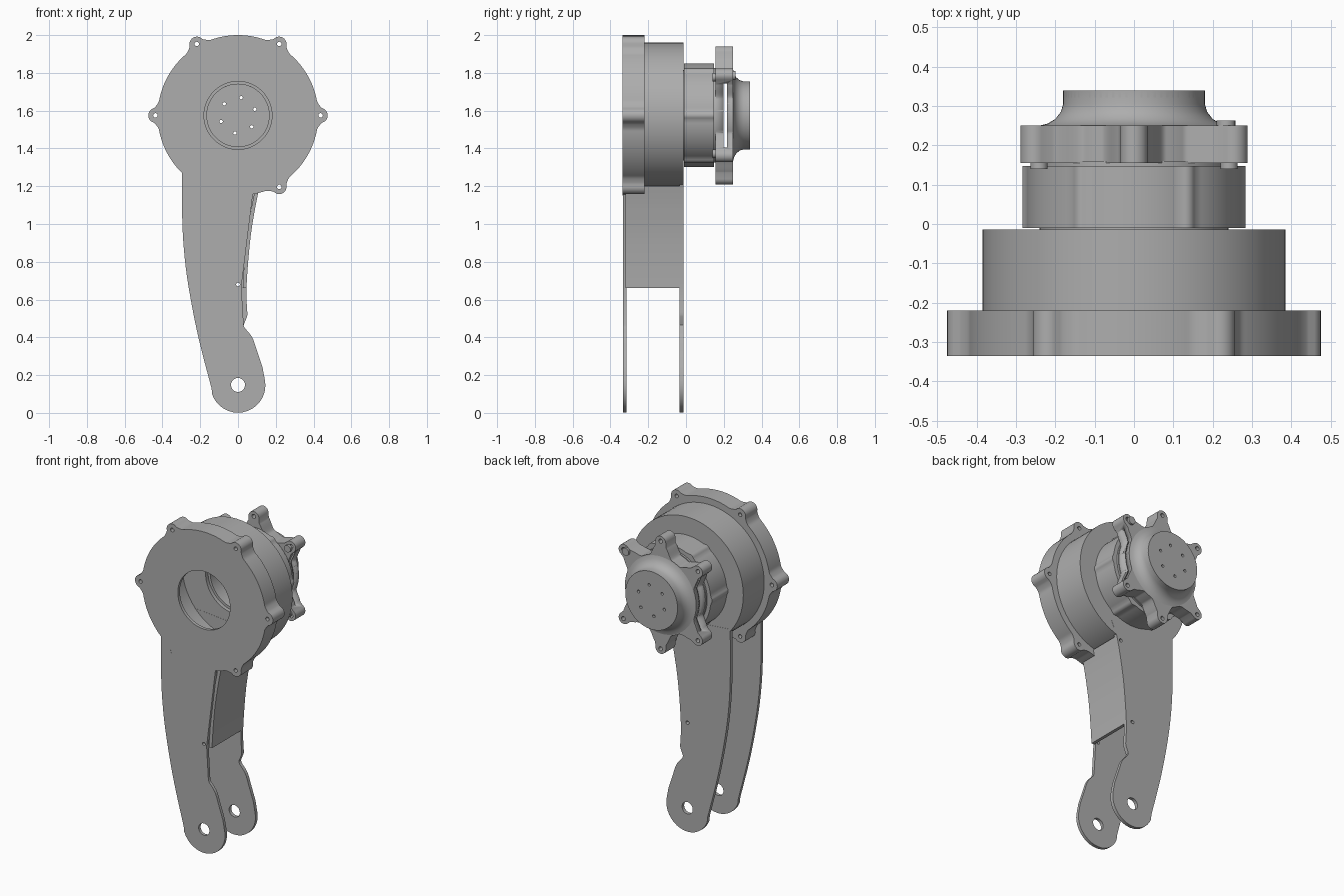
import bpy, bmesh
from math import sin, cos, pi, radians, sqrt
from mathutils import Matrix, Vector

if "Cube" in bpy.data.objects:
    bpy.data.objects.remove(bpy.data.objects["Cube"])

grey = bpy.data.materials.new("machined grey")
grey.use_nodes = True
COLOUR = (0.42, 0.42, 0.42, 1)
grey.diffuse_color = COLOUR
grey.node_tree.nodes["Principled BSDF"].inputs["Base Color"].default_value = COLOUR

HUB = 1.575  # height of the hub axis


def finish(name, bm):
    """Clean the mesh, add it to the scene and shade it."""
    bmesh.ops.remove_doubles(bm, verts=bm.verts, dist=0.0002)
    bmesh.ops.recalc_face_normals(bm, faces=bm.faces)
    mesh = bpy.data.meshes.new(name)
    bm.to_mesh(mesh)
    bm.free()
    mesh.materials.clear()
    mesh.materials.append(grey)
    obj = bpy.data.objects.new(name, mesh)
    bpy.context.collection.objects.link(obj)
    bpy.ops.object.select_all(action='DESELECT')
    obj.select_set(True)
    bpy.context.view_layer.objects.active = obj
    bpy.ops.object.shade_smooth_by_angle(angle=radians(35))
    return obj


def flat_part(name, loops, y0, y1):
    """Extrude an (x, z) outline with holes between two depths."""
    curve = bpy.data.curves.new(name + " outline", 'CURVE')
    curve.dimensions = '2D'
    curve.fill_mode = 'BOTH'
    curve.extrude = (y1 - y0) / 2
    for loop in loops:
        spline = curve.splines.new('POLY')
        spline.points.add(len(loop) - 1)
        for p, (x, z) in zip(spline.points, loop):
            p.co = (x, z, 0, 1)
        spline.use_cyclic_u = True
    temp = bpy.data.objects.new("outline helper", curve)
    bpy.context.collection.objects.link(temp)
    deps = bpy.context.evaluated_depsgraph_get()
    mesh = bpy.data.meshes.new_from_object(temp.evaluated_get(deps))
    bpy.data.objects.remove(temp)
    bm = bmesh.new()
    bm.from_mesh(mesh)
    turn = Matrix.Translation((0, (y0 + y1) / 2, 0)) @ Matrix.Rotation(pi / 2, 4, 'X')
    bmesh.ops.transform(bm, matrix=turn, verts=bm.verts)
    return finish(name, bm)


def revolve(name, profile, closed=True):
    """Spin an (r, y) profile about the hub axis."""
    bm = bmesh.new()
    verts = [bm.verts.new((r, y, HUB)) for r, y in profile]
    pairs = list(zip(verts, verts[1:]))
    if closed:
        pairs.append((verts[-1], verts[0]))
    edges = [bm.edges.new(p) for p in pairs]
    bmesh.ops.spin(bm, geom=verts + edges, cent=(0, 0, HUB), axis=(0, 1, 0),
                   angle=2 * pi, steps=72)
    return finish(name, bm)


def circle(r, x=0, z=HUB, n=64):
    return [(x + r * cos(2 * pi * i / n), z + r * sin(2 * pi * i / n)) for i in range(n)]


def polar(d, degrees):
    return d * cos(radians(degrees)), HUB + d * sin(radians(degrees))


def lobed(R, d, lug, angles, skirt, n=360):
    """Round outline with filleted lugs at the given angles."""
    points = []
    for i in range(n):
        t = 2 * pi * i / n
        r = R
        for a in angles:
            f = abs((t - radians(a) + pi) % (2 * pi) - pi)
            if f < skirt:
                r = max(r, R + (d + lug - R) * 0.7 * (0.5 + 0.5 * cos(pi * f / skirt)))
            if f < 1 and d * sin(f) < lug:
                r = max(r, d * cos(f) + sqrt(lug ** 2 - (d * sin(f)) ** 2))
        points.append((r * cos(t), HUB + r * sin(t)))
    return points


def smooth(points, steps=6):
    """Rounded path through a few points."""
    pts = [Vector(p) for p in [points[0]] + points + [points[-1]]]
    out = []
    for a, b, c, d in zip(pts, pts[1:], pts[2:], pts[3:]):
        for k in range(steps):
            t = k / steps
            out.append(tuple(0.5 * (2 * b + (c - a) * t + (2 * a - 5 * b + 4 * c - d) * t ** 2
                                    + (3 * b - a - 3 * c + d) * t ** 3)))
    return out + [tuple(points[-1])]


# Round front housing with six screw lugs
lug_angles = range(0, 360, 60)
rim = lobed(0.425, 0.435, 0.04, lug_angles, 0.19)
screw_holes = [circle(0.012, *polar(0.437, a), n=12) for a in lug_angles]
flat_part("housing_face", [rim, circle(0.18)] + screw_holes, -0.335, -0.315)
flat_part("housing_rim", [rim, circle(0.36)] + screw_holes, -0.315, -0.22)
revolve("housing_drum", [(0.385, -0.225), (0.385, -0.014), (0.2, -0.014), (0.2, -0.034),
                         (0.36, -0.034), (0.36, -0.225)])

# Two leg plates sharing the outer edge and the rounded foot
outer_edge = smooth([(-0.295, 1.34), (-0.295, 1.02), (-0.28, 0.8), (-0.25, 0.6),
                     (-0.205, 0.38), (-0.14, 0.13)])
foot = [(0.145 * cos(radians(a)), 0.146 + 0.145 * sin(radians(a))) for a in range(200, 371, 10)]
calf = smooth([(0.13, 0.24), (0.1, 0.33), (0.075, 0.4), (0.035, 0.45)])
notch = [(0.03, 0.465), (0.048, 0.51)]
shin = smooth([(0.05, 0.52), (0.045, 0.66), (0.063, 0.9), (0.09, 1.08), (0.115, 1.2)])
pivot = circle(0.037, 0, 0.148, 32)
pin = circle(0.011, 0, 0.68, 12)

flat_part("back_leg_plate",
          [outer_edge + foot + calf + notch + shin + [(0.16, 1.3)], pivot, pin,
           circle(0.011, 0.085, 1.18, 12)], -0.035, -0.0135)
flat_part("front_leg_plate",
          [outer_edge + foot + calf + [(0.03, 0.465), (0.018, 0.67), (0.08, 1.17), (0.12, 1.28)],
           pivot, circle(0.01, 0, 0.68, 12)], -0.3345, -0.315)

# Curved wall joining the plates on the inner side
wall = [p for p in shin if p[1] > 0.64]
flat_part("leg_wall", [wall + [(x - 0.02, z) for x, z in reversed(wall)]], -0.32, -0.03)

# Motor housing behind the drum
flat_part("motor_housing", [lobed(0.274, 0.258, 0.026, lug_angles, 0.14), circle(0.185)],
          -0.01, 0.148)
revolve("motor_spacer", [(0.25, 0.14), (0.25, 0.16), (0.185, 0.16), (0.185, 0.14)])
revolve("hub_collar", [(0.24, -0.016), (0.24, 0), (0.2, 0), (0.2, -0.016)])

# Output flange with lugs and open slots at both sides
flange_angles = (40, 90, 140, 220, 270, 320)
flange = flat_part("output_flange",
                   [lobed(0.245, 0.33, 0.036, flange_angles, 0.34), circle(0.165)]
                   + [circle(0.013, *polar(0.335, a), n=12) for a in flange_angles],
                   0.155, 0.25)
bm = bmesh.new()
bmesh.ops.create_cube(bm, size=1, matrix=Matrix.Translation((0, 0.208, HUB))
                      @ Matrix.Diagonal((0.9, 0.02, 0.34, 1)))
cutter = finish("slot_cutter", bm)
cutter.hide_render = True
cutter.hide_viewport = True
slot = flange.modifiers.new("side slots", 'BOOLEAN')
slot.operation = 'DIFFERENCE'
slot.object = cutter

# Flared output cap closed by a drilled disc
revolve("output_flare", [(0.18, 0.339), (0.18, 0.305), (0.186, 0.285), (0.2, 0.267),
                         (0.22, 0.255), (0.24, 0.25), (0.24, 0.24), (0.165, 0.24), (0.165, 0.339)])
flat_part("output_disc",
          [circle(0.18)] + [circle(0.009, *polar(0.095, a), n=12) for a in range(20, 360, 60)],
          0.322, 0.34)

# Bolt heads on the diagonal lugs
for i, a in enumerate((40, 140, 220, 320)):
    flat_part(f"flange_bolt_{i + 1}", [circle(0.022, *polar(0.315, a), n=16)], 0.14, 0.157)
flat_part("tall_bolt", [circle(0.024, *polar(0.315, 42), n=16)], 0.248, 0.263)
